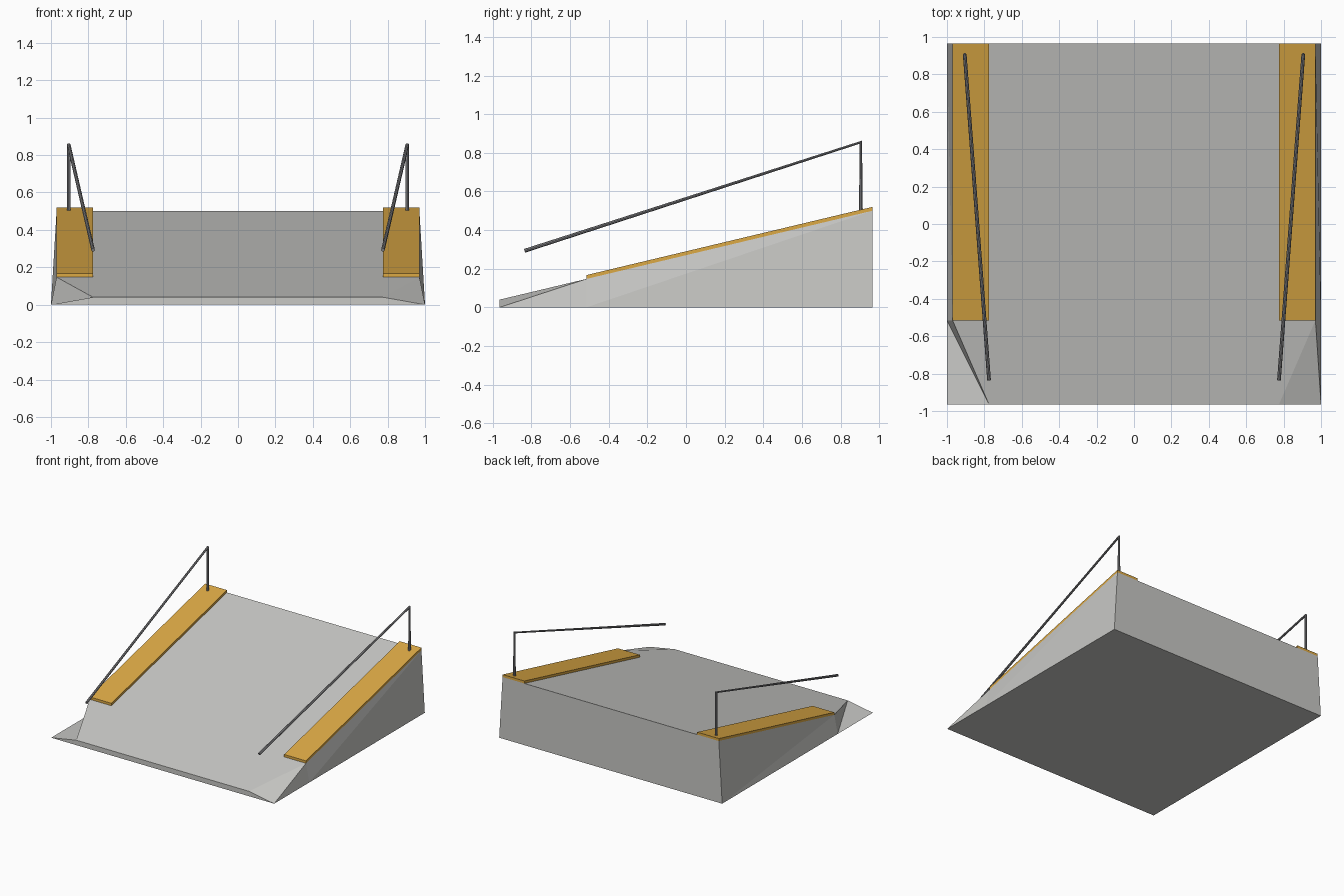
import bpy
import bmesh

default = bpy.data.objects.get("Cube")
if default:
    bpy.data.objects.remove(default, do_unlink=True)


def make_material(name, colour):
    mat = bpy.data.materials.new(name)
    mat.use_nodes = True
    mat.diffuse_color = (*colour, 1)
    mat.node_tree.nodes["Principled BSDF"].inputs["Base Color"].default_value = (*colour, 1)
    return mat


concrete = make_material("concrete grey", (0.58, 0.58, 0.56))
yellow = make_material("kerb yellow", (0.72, 0.40, 0.06))
steel = make_material("rail steel", (0.25, 0.25, 0.26))

# Shared dimensions
HALF, TOP, INNER = 1.0, 0.97, 0.775      # half widths: base, slope edge, kerb inside
FRONT, KNEE, BACK = -0.965, -0.515, 0.965
LIP, HIGH = 0.04, 0.50
KERB = 0.02


def slope(y):
    return LIP + (HIGH - LIP) * (y - FRONT) / (BACK - FRONT)


def build(name, points, faces, mat):
    """Make a mesh from named points and faces that list those names."""
    bm = bmesh.new()
    v = {key: bm.verts.new(co) for key, co in points.items()}
    for face in faces:
        bm.faces.new([v[key] for key in face.split()])
    bmesh.ops.recalc_face_normals(bm, faces=bm.faces[:])
    mesh = bpy.data.meshes.new(name)
    bm.to_mesh(mesh)
    bm.free()
    mesh.materials.append(mat)
    obj = bpy.data.objects.new(name, mesh)
    bpy.context.collection.objects.link(obj)
    return obj


# Ramp body with flared front corners
points = {}
for tag, s in (("L", 1), ("R", -1)):
    points["front" + tag] = (s * HALF, FRONT, 0)
    points["mid" + tag] = (s * HALF, KNEE, 0)
    points["back" + tag] = (s * HALF, BACK, 0)
    points["lip" + tag] = (s * INNER, FRONT, LIP)
    points["knee" + tag] = (s * TOP, KNEE, slope(KNEE))
    points["high" + tag] = (s * TOP, BACK, HIGH)

build("ramp_body", points, [
    "frontR midR backR backL midL frontL",      # underside
    "lipR lipL kneeL highL highR kneeR",        # slope
    "frontR frontL lipL lipR",                  # front lip
    "backL backR highR highL",                  # back wall
    "midL backL highL", "midL highL kneeL",     # left wall
    "frontL midL kneeL", "frontL kneeL lipL",   # left flare
    "midR backR kneeR", "backR highR kneeR",    # right wall
    "frontR midR lipR", "midR kneeR lipR",      # right flare
], concrete)


def kerb(name, s):
    pts = {}
    for a, x in (("i", INNER), ("o", TOP)):
        for b, y in (("f", FRONT + (KNEE - FRONT)), ("b", BACK)):
            for c, lift in (("d", 0), ("u", KERB)):
                pts[a + b + c] = (s * x, y, slope(y) + lift)
    build(name, pts, [
        "ifd ofd obd ibd", "ifu ofu obu ibu", "ifd ofd ofu ifu",
        "ibd obd obu ibu", "ifd ibd ibu ifu", "ofd obd obu ofu"], yellow)


def handrail(name, s):
    """Upright post and sloping rail as one bent tube."""
    path = [(s * 0.905, 0.905, HIGH - 0.01),
            (s * 0.905, 0.905, 0.855),
            (s * INNER, -0.835, 0.293)]
    curve = bpy.data.curves.new(name, "CURVE")
    curve.dimensions = "3D"
    curve.bevel_depth = 0.01
    curve.bevel_resolution = 2
    curve.use_fill_caps = True
    spline = curve.splines.new("POLY")
    spline.points.add(len(path) - 1)
    spline.use_smooth = False
    for p, co in zip(spline.points, path):
        p.co = (*co, 1)
    curve.materials.append(steel)
    bpy.context.collection.objects.link(bpy.data.objects.new(name, curve))


for side, s in (("left", 1), ("right", -1)):
    kerb(side + "_kerb", s)
    handrail(side + "_handrail", s)
